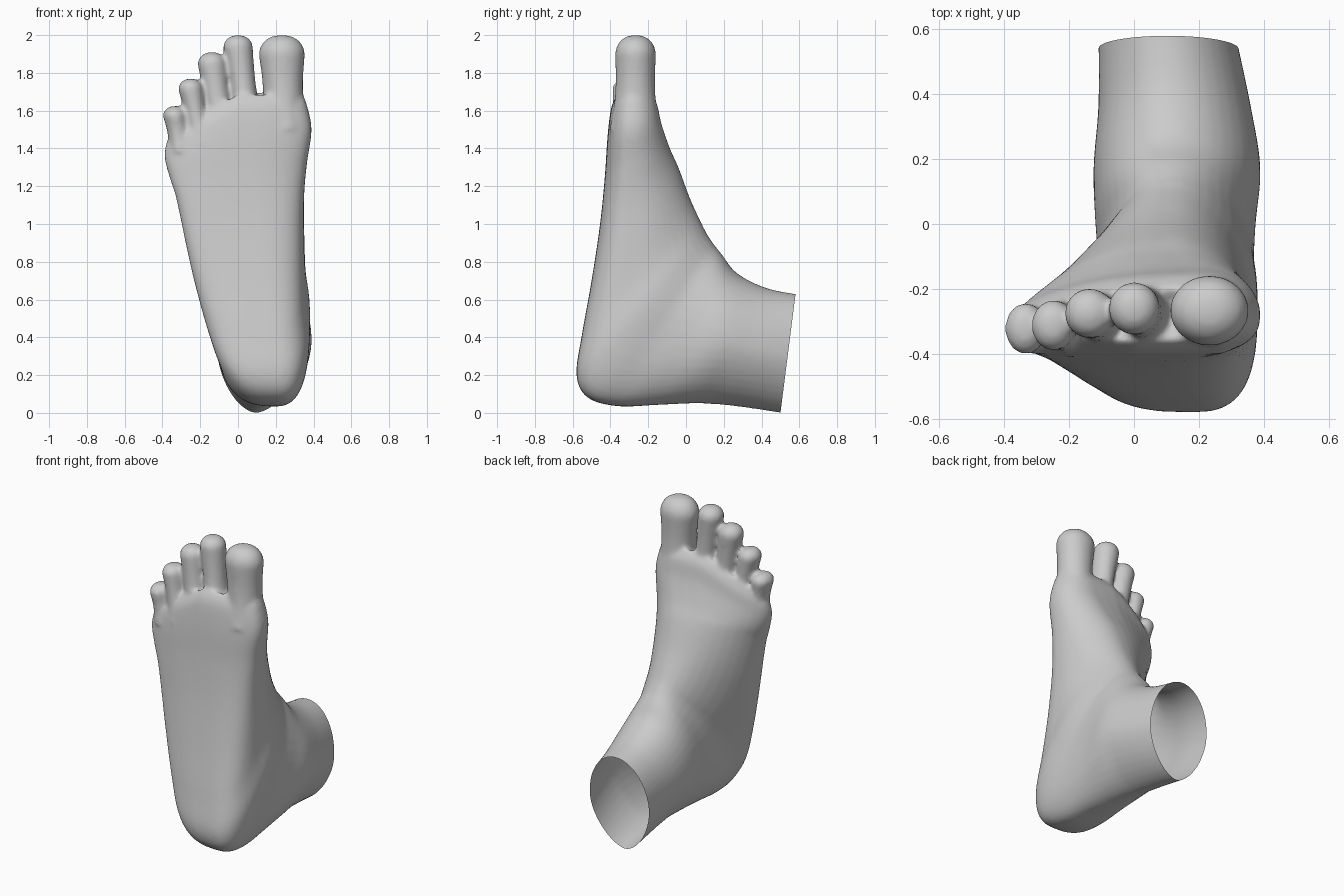
import bpy, bmesh
from math import sin, cos, pi
from mathutils import Vector

if "Cube" in bpy.data.objects:
    bpy.data.objects.remove(bpy.data.objects["Cube"])

SEG = 40

# Foot cross-sections, fanned from ankle opening round the heel to the toe line:
# top y,z | sole y,z | x left, x right | x of top ridge, x of sole ridge | height of left edge (0 top..1 sole)
SECTIONS = [
    (.64, .62, .56, -.01, -.11, .31, .10, .09, .48),
    (.43, .66, .30, .03, -.11, .36, .11, .11, .48),
    (.27, .74, .08, .05, -.125, .39, .11, .14, .50),
    (.19, .84, -.15, .042, -.12, .375, .11, .18, .50),
    (.15, .89, -.36, .035, -.11, .37, .11, .20, .52),
    (.13, .92, -.52, .08, -.12, .38, .11, .20, .52),
    (.11, .95, -.58, .20, -.155, .38, .11, .18, .55),
    (.07, 1.03, -.55, .42, -.205, .36, .11, .15, .62),
    (.02, 1.14, -.50, .70, -.26, .352, .11, .10, .68),
    (-.04, 1.30, -.455, 1.0, -.315, .35, .12, .05, .70),
    (-.085, 1.40, -.43, 1.25, -.36, .365, .15, .0, .70),
    (-.13, 1.53, -.415, 1.47, -.388, .39, .20, .0, .68),
    (-.155, 1.64, -.395, 1.62, -.38, .365, .21, .0, .66),
    (-.195, 1.70, -.36, 1.69, -.345, .34, .22, .0, .62),
]

# Toes: base x,y,z | head x,y | tip z | half width, half thickness
TOES = [
    (.245, -.27, 1.50, .232, -.267, 2.00, .122, .108),
    (.055, -.28, 1.52, .000, -.260, 2.00, .079, .081),
    (-.08, -.295, 1.48, -.138, -.275, 1.91, .077, .077),
    (-.19, -.315, 1.42, -.25, -.312, 1.77, .067, .078),
    (-.30, -.325, 1.38, -.335, -.322, 1.625, .063, .080),
]


def catmull(rows, steps):
    out = []
    for i in range(len(rows) - 1):
        a, b, c, d = (rows[max(0, min(len(rows) - 1, i + k))] for k in (-1, 0, 1, 2))
        for s in range(steps):
            t = s / steps
            out.append([.5 * (2 * q + (r - p) * t + (2 * p - 5 * q + 4 * r - w) * t * t
                              + (3 * q - p - 3 * r + w) * t ** 3)
                        for p, q, r, w in zip(a, b, c, d)])
    out.append(list(rows[-1]))
    return out


def section_ring(row):
    yt, zt, yb, zb, xl, xr, xt, xb, ul = row
    blend = max(0, min(1, (zb - 1.1) / .55))
    heel = max(0, min(1, (.15 - yb) / .6))
    ring = []
    for k in range(SEG):
        a = 2 * pi * k / SEG
        c, s = cos(a), sin(a)
        n = 2 if s > 0 else 1.7 + 1.2 * heel           # keeled tendon, flat sole
        cx, sy = abs(c) ** (2 / n), abs(s) ** (2 / n)
        mid = xt if s > 0 else xb
        side, us = (xr, .52) if c > 0 else (xl, ul)
        x = mid + (side - mid) * cx
        u = us * (1 - sy) if s > 0 else us + (1 - us) * sy
        drop = .55 * blend * max(0, -x)                # toe line falls to the small toe
        ring.append((x, yt + (yb - yt) * u, zt + (zb - zt) * u - drop))
    return ring


def toe_rings(bx, by, bz, hx, hy, tip, rx, ry):
    cap = rx * .85
    base, head = Vector((bx, by, bz)), Vector((hx, hy, tip - cap))
    rings = []

    def add(p, fx, fy):
        rings.append([(p.x + rx * fx * cos(2 * pi * k / SEG),
                       p.y + ry * fy * sin(2 * pi * k / SEG), p.z) for k in range(SEG)])
    for i in range(13):                                # stem with a slim neck
        t = i / 12
        f = 1 - .13 * sin(pi * t)
        add(base.lerp(head, t), f, f * (1 + .25 * (1 - t)) if bx > -.25 else f)
    for i in range(1, 9):                              # rounded tip
        a = pi / 2 * i / 8.3
        add(head + Vector((0, 0, cap * sin(a))), cos(a) ** .85, cos(a) ** .85)
    return rings


def loft(bm, rings):
    vs = [[bm.verts.new(p) for p in r] for r in rings]
    for a, b in zip(vs, vs[1:]):
        for k in range(SEG):
            j = (k + 1) % SEG
            bm.faces.new((a[k], a[j], b[j], b[k]))
    for r in (vs[0], vs[-1]):                          # fan caps
        mid = bm.verts.new(sum((v.co for v in r), Vector()) / SEG)
        for k in range(SEG):
            bm.faces.new((r[k], r[(k + 1) % SEG], mid))


# Closed foot and toe volumes
bm = bmesh.new()
loft(bm, [section_ring(r) for r in catmull(SECTIONS, 5)])
for toe in TOES:
    loft(bm, toe_rings(*toe))
bmesh.ops.recalc_face_normals(bm, faces=bm.faces)
mesh = bpy.data.meshes.new("foot")
bm.to_mesh(mesh)
bm.free()
foot = bpy.data.objects.new("foot", mesh)
bpy.context.collection.objects.link(foot)

# Fuse into one skin and soften the joins
rm = foot.modifiers.new("fuse", 'REMESH')
rm.mode = 'VOXEL'
rm.voxel_size = .012
sm = foot.modifiers.new("soften", 'SMOOTH')
sm.factor = .5
sm.iterations = 10
dg = bpy.context.evaluated_depsgraph_get()
skin = bpy.data.meshes.new_from_object(foot.evaluated_get(dg))
foot.modifiers.clear()
foot.data = skin

# Cut the open ankle end
bm = bmesh.new()
bm.from_mesh(skin)
bmesh.ops.bisect_plane(bm, geom=bm.verts[:] + bm.edges[:] + bm.faces[:],
                       plane_co=(0, .58, .63), plane_no=(0, .63, -.08), clear_outer=True)
for f in bm.faces:
    f.smooth = True
bm.to_mesh(skin)
bm.free()
